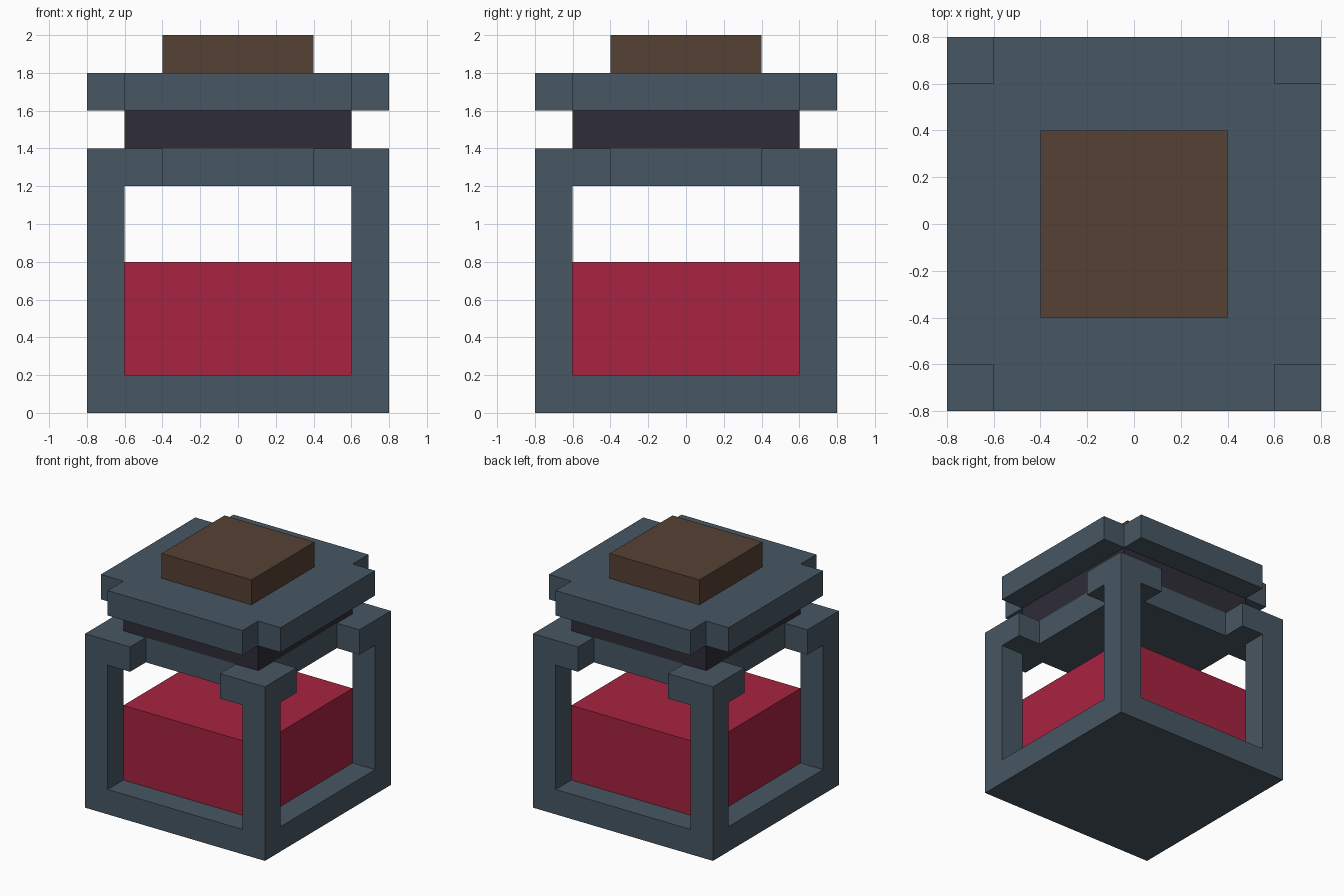
import bpy, bmesh, math
from mathutils import Vector

if "Cube" in bpy.data.objects:
    bpy.data.objects.remove(bpy.data.objects["Cube"])

UNIT = 0.2  # every part sits on a 0.2 grid


def material(name, rgb):
    m = bpy.data.materials.new(name)
    lin = [((c / 255 + 0.055) / 1.055) ** 2.4 for c in rgb]
    m.diffuse_color = (*lin, 1)
    m.use_nodes = True
    m.node_tree.nodes["Principled BSDF"].inputs["Base Color"].default_value = m.diffuse_color
    return m


def solid(name, mat, boxes):
    """Outer skin of a union of grid boxes (x0, x1, y0, y1, z0, z1)."""
    cells = {(x, y, z) for x0, x1, y0, y1, z0, z1 in boxes
             for x in range(x0, x1) for y in range(y0, y1) for z in range(z0, z1)}
    bm = bmesh.new()
    for cell in cells:
        for axis in range(3):
            for side in (0, 1):
                step = list(cell)
                step[axis] += 2 * side - 1
                if tuple(step) in cells:
                    continue
                u, v = (axis + 1) % 3, (axis + 2) % 3
                corners = []
                for a, b in ((0, 0), (1, 0), (1, 1), (0, 1)):
                    p = Vector(cell)
                    p[axis] += side
                    p[u] += a
                    p[v] += b
                    corners.append(bm.verts.new(p * UNIT))
                bm.faces.new(corners if side else corners[::-1])
    bmesh.ops.remove_doubles(bm, verts=bm.verts[:], dist=0.001)
    bmesh.ops.dissolve_limit(bm, angle_limit=math.radians(1),
                             verts=bm.verts[:], edges=bm.edges[:])
    mesh = bpy.data.meshes.new(name)
    bm.to_mesh(mesh)
    bm.free()
    mesh.materials.append(mat)
    ob = bpy.data.objects.new(name, mesh)
    bpy.context.collection.objects.link(ob)


steel = material("blue_grey_metal", (71, 87, 99))
red = material("red_liquid", (167, 35, 65))
dark = material("dark_neck", (46, 45, 55))
brown = material("brown_cork", (86, 65, 51))

# Frame: base slab, shoulder slab, corner posts with short bracket arms
frame = [(-4, 4, -4, 4, 0, 1), (-3, 3, -3, 3, 6, 7)]
for sx in (0, 1):
    for sy in (0, 1):
        px, py = ((3, 4) if sx else (-4, -3)), ((3, 4) if sy else (-4, -3))
        ax, ay = ((2, 4) if sx else (-4, -2)), ((2, 4) if sy else (-4, -2))
        frame += [(*px, *py, 1, 7), (*ax, *py, 6, 7), (*px, *ay, 6, 7)]
solid("frame", steel, frame)

# Contents, neck, notched lid and stopper
solid("liquid", red, [(-3, 3, -3, 3, 1, 4)])
solid("neck", dark, [(-3, 3, -3, 3, 7, 8)])
solid("lid", steel, [(-4, 4, -3, 3, 8, 9), (-3, 3, -4, 4, 8, 9)])
solid("stopper", brown, [(-2, 2, -2, 2, 9, 10)])
